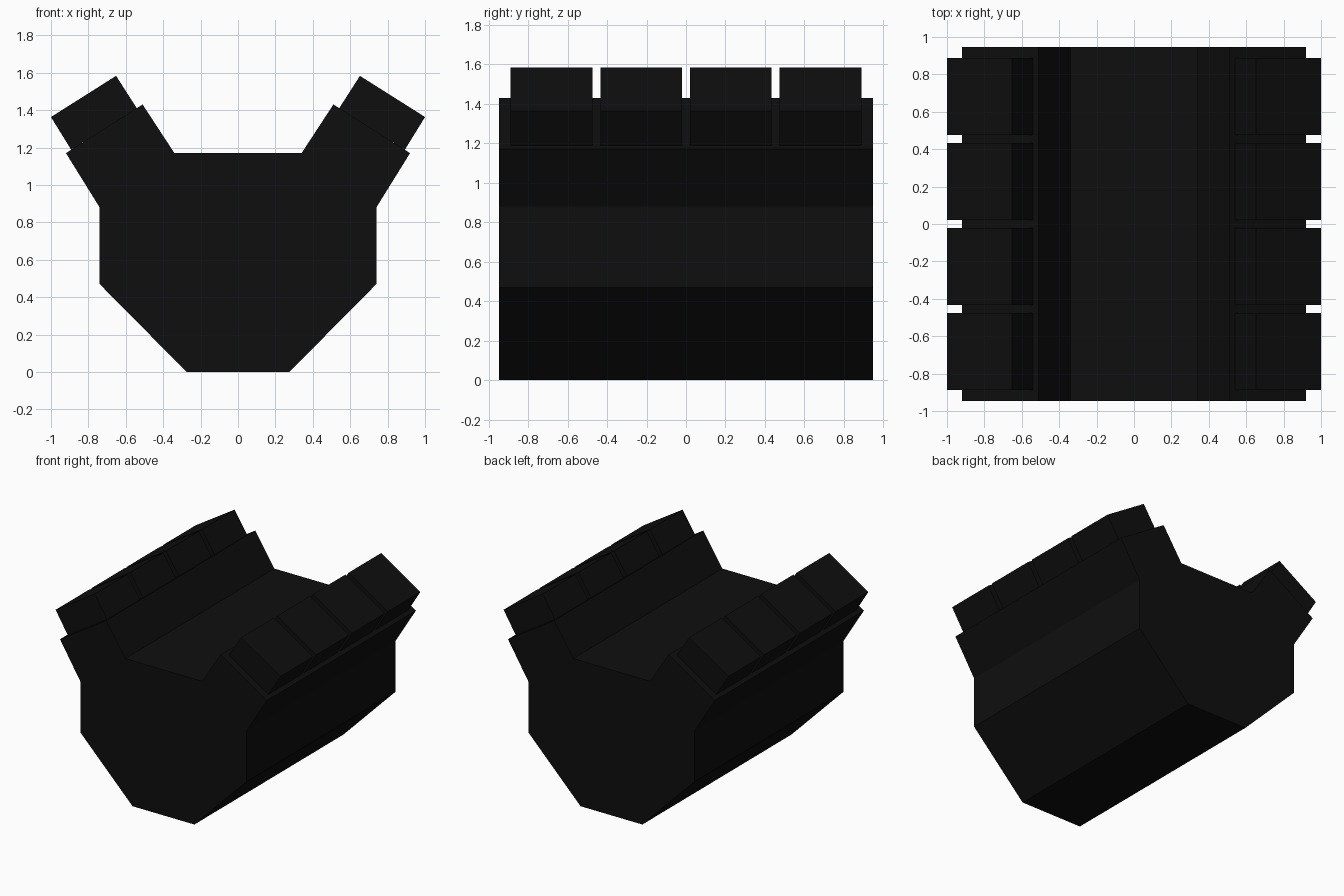
import bpy, bmesh
from mathutils import Vector

if "Cube" in bpy.data.objects:
    bpy.data.objects.remove(bpy.data.objects["Cube"])

black = bpy.data.materials.new("black")
black.diffuse_color = (0.0045, 0.0045, 0.0045, 1)
black.use_nodes = True
black.node_tree.nodes["Principled BSDF"].inputs["Base Color"].default_value = black.diffuse_color


def extrude(name, profile, y0, y1):
    """Extrude an x-z profile along y into a closed solid."""
    bm = bmesh.new()
    face = bm.faces.new([bm.verts.new((x, y0, z)) for x, z in profile])
    out = bmesh.ops.extrude_face_region(bm, geom=[face])
    verts = [v for v in out["geom"] if isinstance(v, bmesh.types.BMVert)]
    bmesh.ops.translate(bm, verts=verts, vec=Vector((0, y1 - y0, 0)))
    bmesh.ops.recalc_face_normals(bm, faces=bm.faces)
    mesh = bpy.data.meshes.new(name)
    bm.to_mesh(mesh)
    bm.free()
    mesh.materials.append(black)
    obj = bpy.data.objects.new(name, mesh)
    bpy.context.collection.objects.link(obj)
    return obj


# Main body: hull with two splayed arms and a trough between them
half = [(0.275, 0), (0.74, 0.47), (0.74, 0.88), (0.92, 1.17), (0.51, 1.43), (0.34, 1.17)]
extrude("body", half + [(-x, z) for x, z in reversed(half)], -0.947, 0.947)

# Four tilted blocks along the top of each arm
block = [(0.892, 1.188), (1.0, 1.363), (0.652, 1.583), (0.541, 1.410)]
for side, label in ((1, "right"), (-1, "left")):
    for i in range(4):
        y = (i - 1.5) * 0.4545
        extrude(f"{label}_block_{i + 1}", [(side * x, z) for x, z in block],
                y - 0.207, y + 0.207)
